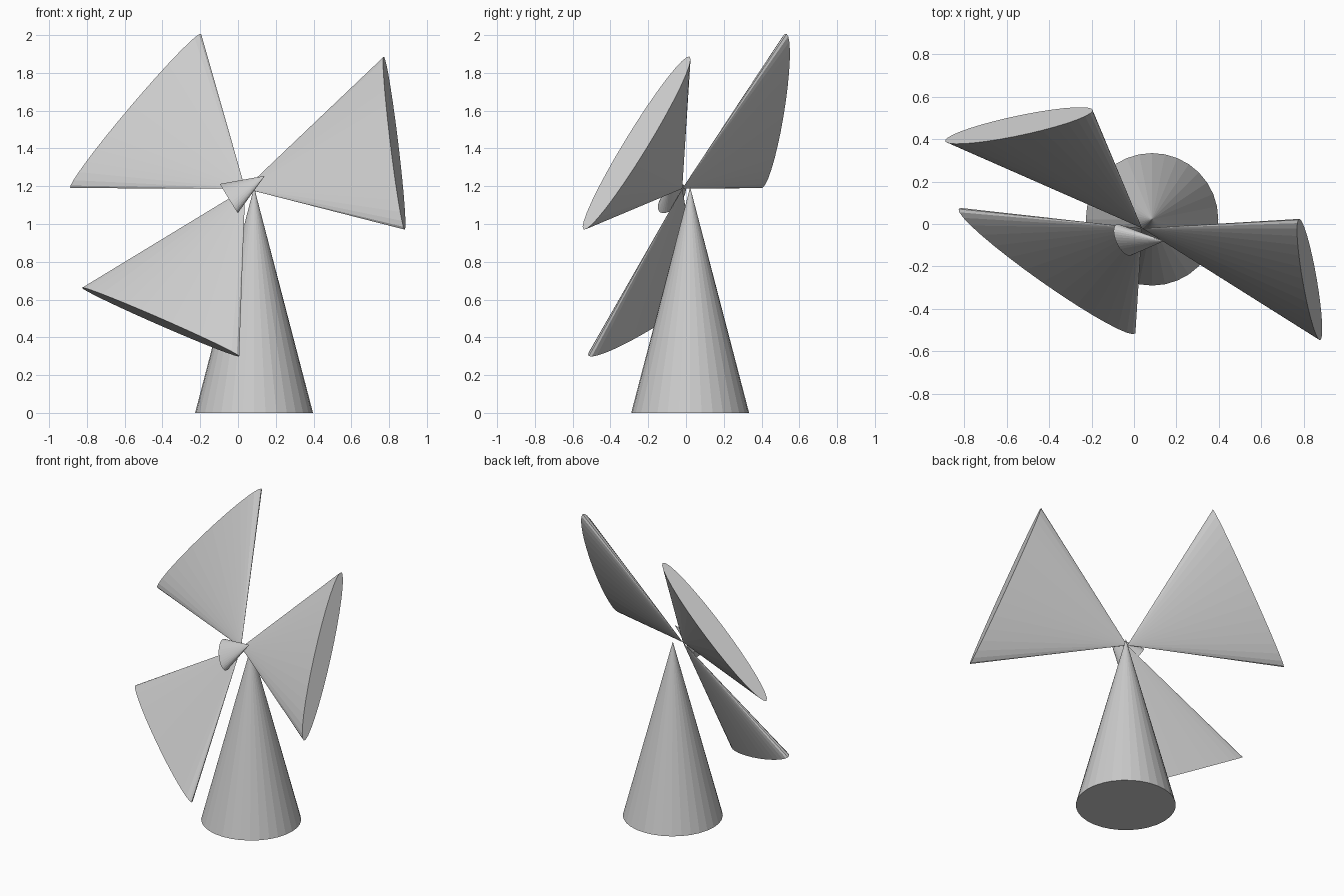
import bpy
import bmesh
from mathutils import Matrix, Vector

if "Cube" in bpy.data.objects:
    bpy.data.objects.remove(bpy.data.objects["Cube"], do_unlink=True)

grey = bpy.data.materials.new("light_grey")
grey.use_nodes = True
grey.diffuse_color = (0.6, 0.6, 0.6, 1)
grey.node_tree.nodes["Principled BSDF"].inputs["Base Color"].default_value = grey.diffuse_color


def cone(name, apex, axis, thin, height, wide_radius, thin_radius):
    """Cone opening from its apex along axis, squashed in the thin direction."""
    axis = axis.normalized()
    wide = thin.cross(axis).normalized()
    thin = axis.cross(wide)
    # Unit cone: apex at the origin, base one unit along -z
    bm = bmesh.new()
    bmesh.ops.create_cone(bm, cap_ends=True, segments=32, radius1=1, radius2=0,
                          depth=1, matrix=Matrix.Translation((0, 0, -0.5)))
    bmesh.ops.remove_doubles(bm, verts=bm.verts, dist=1e-5)
    frame = Matrix((thin * thin_radius, wide * wide_radius, -axis * height)).transposed()
    bm.transform(Matrix.Translation(apex) @ frame.to_4x4())
    bmesh.ops.recalc_face_normals(bm, faces=bm.faces)
    mesh = bpy.data.meshes.new(name)
    bm.to_mesh(mesh)
    bm.free()
    mesh.materials.append(grey)
    obj = bpy.data.objects.new(name, mesh)
    bpy.context.collection.objects.link(obj)
    return obj


# Tower
cone("tower", Vector((0.085, 0.022, 1.195)), Vector((0, 0, -1)), Vector((1, 0, 0)),
     1.195, 0.312, 0.312)

# Three blades fanned around the tilted rotor axis
rotor_axis = Vector((0.373, 0.81, -0.453)).normalized()
first_direction = Vector((0.918, -0.281, 0.281))
rotor_centre = Vector((0.038, -0.02, 1.187))
for name, turn in (("left_blade", 0), ("upper_blade", -130), ("lower_blade", 130)):
    spin = Matrix.Rotation(turn * 3.14159 / 180, 3, rotor_axis)
    cone(name, rotor_centre, spin @ first_direction, rotor_axis, 0.86, 0.54, 0.064)

# Small hub cone in front of the blades
cone("hub", Vector((0.142, -0.08, 1.255)), Vector((-0.845, 0.022, -0.533)), rotor_axis,
     0.225, 0.105, 0.052)
